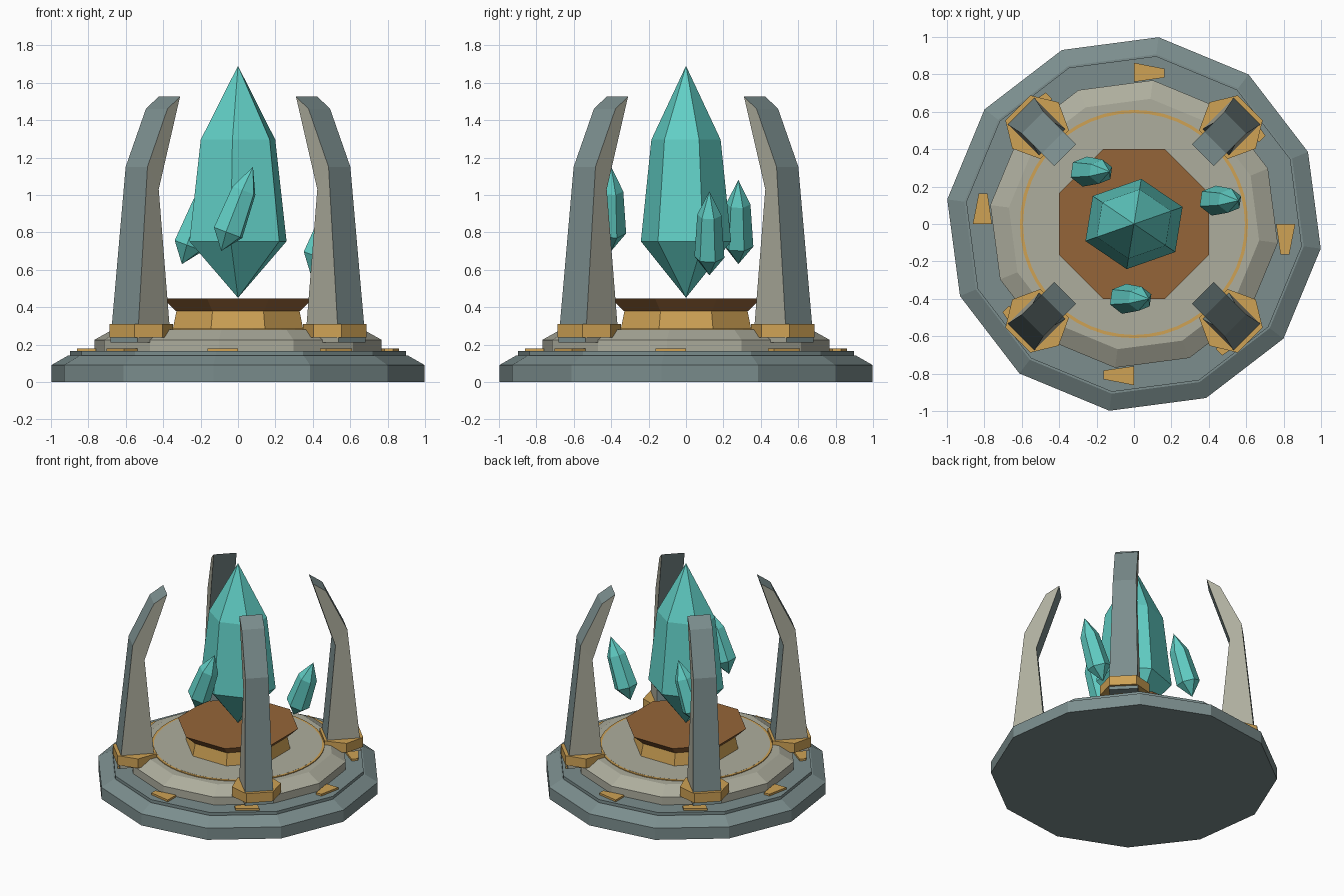
import bpy, bmesh
from math import sin, cos, pi, radians
from mathutils import Matrix, Vector

if "Cube" in bpy.data.objects:
    bpy.data.objects.remove(bpy.data.objects["Cube"])


def mat(name, r, g, b):
    m = bpy.data.materials.new(name)
    m.diffuse_color = (r, g, b, 1)
    m.use_nodes = True
    m.node_tree.nodes["Principled BSDF"].inputs["Base Color"].default_value = m.diffuse_color
    return m


STONE = mat("stone", 0.20, 0.27, 0.27)
PALE = mat("pale_stone", 0.42, 0.42, 0.34)
GOLD = mat("gold", 0.62, 0.36, 0.09)
BRONZE = mat("bronze", 0.30, 0.13, 0.04)
TEAL = mat("crystal_teal", 0.12, 0.62, 0.56)


def make(name, verts, faces, mats, face_mats=None, matrix=None):
    """Flat-shaded mesh object with consistent normals."""
    me = bpy.data.meshes.new(name)
    me.from_pydata([Vector(v) for v in verts], [], faces)
    for m in mats:
        me.materials.append(m)
    if face_mats:
        for p, i in zip(me.polygons, face_mats):
            p.material_index = i
    if matrix:
        me.transform(matrix)
    bm = bmesh.new()
    bm.from_mesh(me)
    bmesh.ops.recalc_face_normals(bm, faces=bm.faces)
    bm.to_mesh(me)
    bm.free()
    ob = bpy.data.objects.new(name, me)
    bpy.context.collection.objects.link(ob)
    return ob


def lathe(name, n, rot, rings, material, ysc=1.0, matrix=None):
    """Stack n-sided rings (radius, z); radius 0 closes to a point."""
    verts, faces, loops = [], [], []
    for r, z in rings:
        k = 1 if r == 0 else n
        loops.append([len(verts) + i for i in range(k)])
        for i in range(k):
            a = radians(rot) + 2 * pi * i / n
            verts.append((r * cos(a), r * sin(a) * ysc, z))
    for a, b in zip(loops, loops[1:]):
        for i in range(n):
            j = (i + 1) % n
            if len(a) == 1:
                faces.append((a[0], b[j], b[i]))
            elif len(b) == 1:
                faces.append((a[i], a[j], b[0]))
            else:
                faces.append((a[i], a[j], b[j], b[i]))
    for lp in (loops[0], loops[-1]):
        if len(lp) > 1:
            faces.append(tuple(lp))
    return make(name, verts, faces, [material], matrix=matrix)


def prism(name, pts, z0, z1, material, matrix):
    n = len(pts)
    verts = [(x, y, z) for z in (z0, z1) for x, y in pts]
    faces = [tuple(range(n)), tuple(range(n, 2 * n))]
    faces += [(i, (i + 1) % n, n + (i + 1) % n, n + i) for i in range(n)]
    return make(name, verts, faces, [material], matrix=matrix)


def turn(deg):
    return Matrix.Rotation(radians(deg), 4, 'Z')


# Stepped twelve-sided base
lathe("base_plinth", 12, -7.5, [(1.007, 0), (1.007, 0.09), (0.915, 0.142)], STONE)
lathe("base_step", 12, -7.5, [(0.905, 0.13), (0.905, 0.165)], STONE)
lathe("upper_step", 12, -7.5, [(0.775, 0.16), (0.775, 0.225), (0.675, 0.28)], PALE)

# Thin gold ring set in the floor
lathe("floor_ring", 48, 0, [(0.592, 0.27), (0.592, 0.286), (0.61, 0.286),
                            (0.61, 0.27)], GOLD)
lathe("floor_disc", 48, 0, [(0.593, 0.27), (0.593, 0.2865)], PALE)

# Octagonal pedestal
lathe("pedestal_body", 8, 22.5, [(0.38, 0.27), (0.355, 0.385)], GOLD)
lathe("pedestal_plate", 8, 22.5, [(0.36, 0.38), (0.433, 0.447)], BRONZE)

# Gold inlays around the base
for i in range(8):
    prism(f"inlay_{i + 1}", [(0, 0.76), (0, 0.862), (0.163, 0.83), (0.163, 0.783)],
          0.155, 0.18, GOLD, turn(45 * i))

# Curved pillars: profile of (radius, z, width)
profile = [(0.863, 0.21, 0.205), (0.767, 1.15, 0.165), (0.615, 1.46, 0.163),
           (0.52, 1.525, 0.163), (0.682, 1.03, 0.165), (0.61, 0.21, 0.205)]
cuff = [(0.60, 0.108), (0.745, 0.175), (0.878, 0.095),
        (0.878, -0.095), (0.745, -0.175), (0.60, -0.108)]
n = len(profile)
pv = [(r, s * w / 2, z) for s in (-1, 1) for r, z, w in profile]
pf = [(i, (i + 1) % n, n + (i + 1) % n, n + i) for i in range(n)]
for s in (0, n):  # sides, split at the bend
    pf += [(s, s + 1, s + 4, s + 5), (s + 1, s + 2, s + 3, s + 4)]
for i in range(4):
    t = turn(45 + 90 * i)
    make(f"pillar_{i + 1}", pv, pf, [STONE, PALE], [0] * n + [1] * 4, t)
    prism(f"pillar_cuff_{i + 1}", cuff, 0.237, 0.31, GOLD, t)

# Large floating crystal
lathe("main_crystal", 6, 22, [(0, 0.45), (0.28, 0.752), (0.215, 1.295), (0, 1.69)],
      TEAL, 0.87)

# Three small leaning crystals
for i, p in enumerate([(-0.09, -0.4, 0.70), (-0.30, 0.28, 0.63), (0.39, 0.125, 0.57)]):
    m = Matrix.Translation(p) @ Matrix.Rotation(radians(20.7), 4, 'Y')
    lathe(f"small_crystal_{i + 1}", 6, 22,
          [(0, 0), (0.087, 0.105), (0.07, 0.345), (0, 0.481)], TEAL, 0.93, m)
